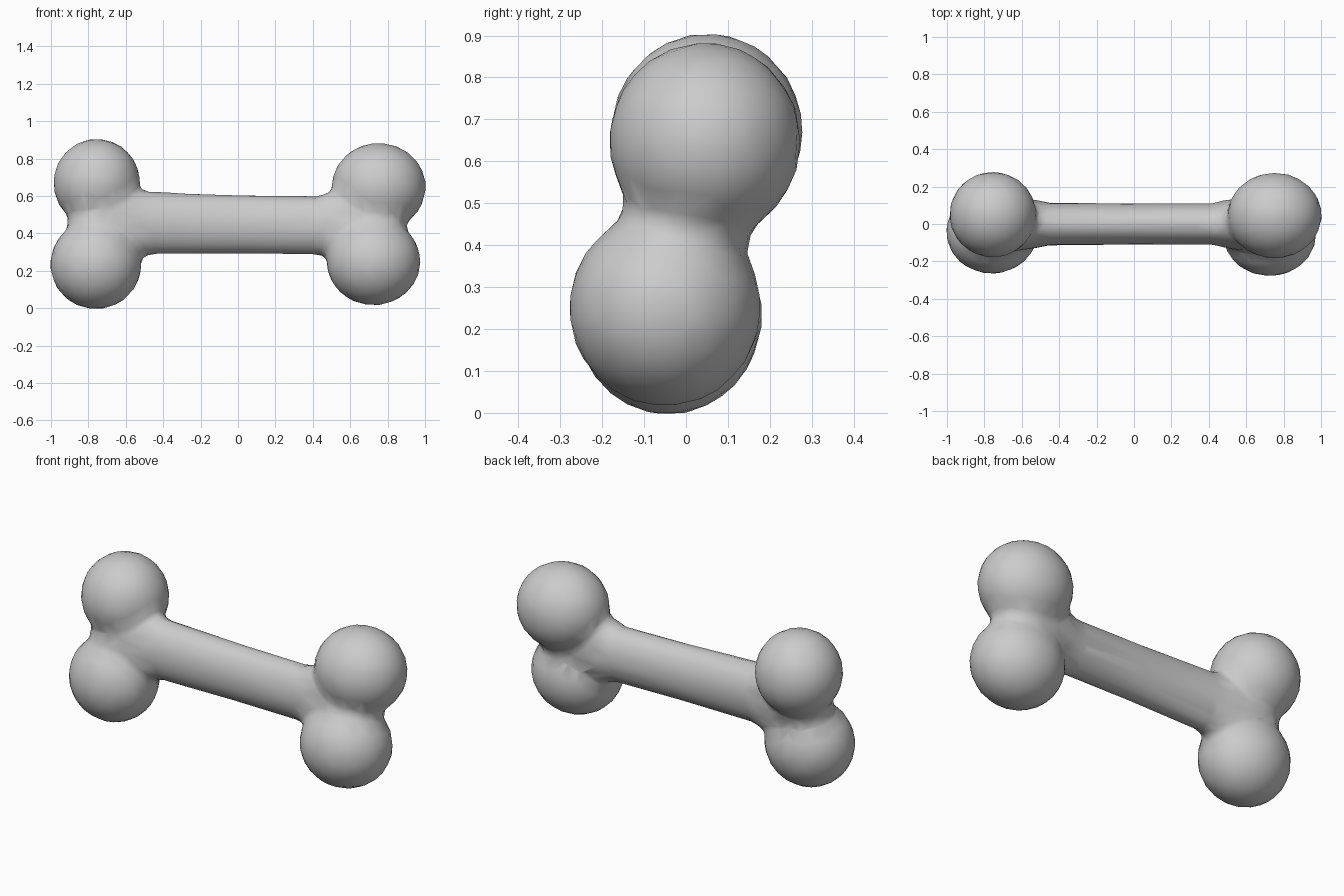
import bpy, bmesh, math
from mathutils import Matrix, Vector

if "Cube" in bpy.data.objects:
    bpy.data.objects.remove(bpy.data.objects["Cube"])

bm = bmesh.new()


def ball(center, radii):
    m = Matrix.Translation(center) @ Matrix.Diagonal((*radii, 1))
    bmesh.ops.create_uvsphere(bm, u_segments=32, v_segments=20, radius=1, matrix=m)


# Four knobs: upper pair leans back, lower pair leans forward
ball((-0.755, 0.05, 0.67), (0.233, 0.23, 0.236))
ball((-0.76, -0.042, 0.235), (0.245, 0.225, 0.24))
ball((0.752, 0.045, 0.648), (0.253, 0.23, 0.236))
ball((0.725, -0.05, 0.25), (0.252, 0.23, 0.235))

# Fillers between each pair of knobs
ball((-0.73, 0, 0.45), (0.185, 0.155, 0.17))
ball((0.72, 0, 0.45), (0.185, 0.155, 0.17))

# Oval shaft, slightly thinner toward the right, flared into the knobs
rings = []
for x, z, ry, rz in [(-0.68, 0.45, 0.15, 0.22), (-0.52, 0.45, 0.13, 0.18),
                     (-0.46, 0.455, 0.115, 0.168), (0, 0.448, 0.111, 0.158),
                     (0.42, 0.442, 0.111, 0.157), (0.49, 0.445, 0.13, 0.175),
                     (0.66, 0.45, 0.15, 0.22)]:
    rings.append([bm.verts.new((x, ry * math.cos(a), z + rz * math.sin(a)))
                  for a in (i * math.tau / 24 for i in range(24))])
for a, b in zip(rings, rings[1:]):
    for i in range(24):
        j = (i + 1) % 24
        bm.faces.new((a[i], a[j], b[j], b[i]))
bm.faces.new(rings[0][::-1])
bm.faces.new(rings[-1])
bmesh.ops.recalc_face_normals(bm, faces=bm.faces)

mesh = bpy.data.meshes.new("bone")
bm.to_mesh(mesh)
bm.free()
bone = bpy.data.objects.new("bone", mesh)
bpy.context.collection.objects.link(bone)

# Fuse into one skin, soften the joins, reduce to a low-poly surface
remesh = bone.modifiers.new("fuse", 'REMESH')
remesh.mode = 'VOXEL'
remesh.voxel_size = 0.02
remesh.use_smooth_shade = True
soften = bone.modifiers.new("soften", 'SMOOTH')
soften.factor = 0.5
soften.iterations = 8
reduce = bone.modifiers.new("reduce", 'DECIMATE')
reduce.ratio = 0.09
